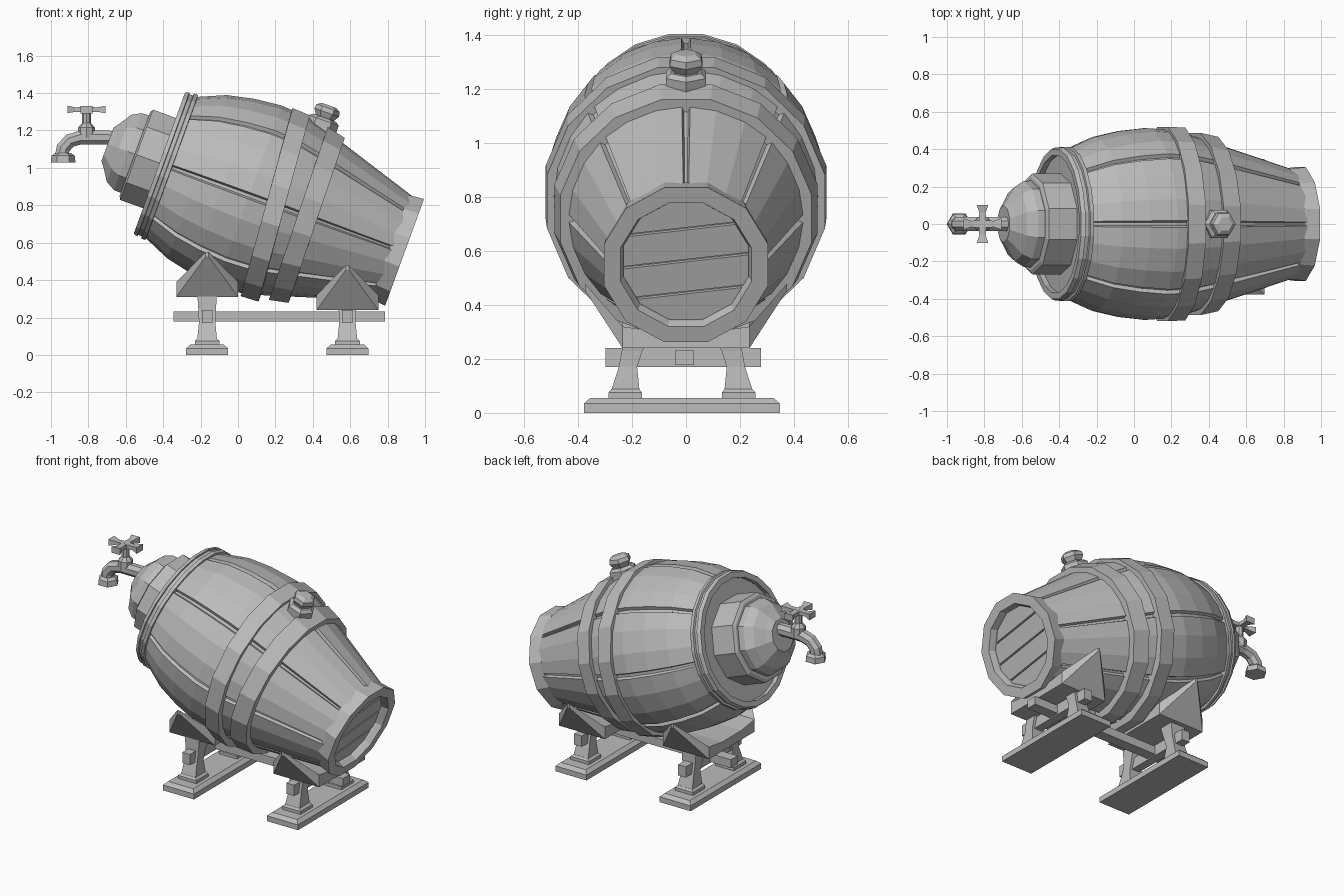
import bpy, bmesh, math
from mathutils import Matrix, Vector

cube = bpy.data.objects.get("Cube")
if cube:
    bpy.data.objects.remove(cube, do_unlink=True)

grey = bpy.data.materials.new("plain grey")
grey.use_nodes = True
grey.diffuse_color = (0.5, 0.5, 0.5, 1)
grey.node_tree.nodes["Principled BSDF"].inputs["Base Color"].default_value = (0.5, 0.5, 0.5, 1)

# Barrel frame: local x runs along the tilted barrel axis, local z is radial
TILT = Matrix.Translation((0.2, 0, 0.8)) @ Matrix.Rotation(math.radians(20), 4, 'Y')
FLAT = Matrix.Identity(4)


def finish(name, bm, frame):
    bmesh.ops.recalc_face_normals(bm, faces=bm.faces)
    mesh = bpy.data.meshes.new(name)
    bm.to_mesh(mesh)
    bm.free()
    mesh.transform(frame)
    mesh.materials.append(grey)
    obj = bpy.data.objects.new(name, mesh)
    bpy.context.collection.objects.link(obj)
    return obj


def loft_bm(rings, loop=False):
    """Skin equal-length rings; cap the ends, or join last to first."""
    bm = bmesh.new()
    rows = [[bm.verts.new(p) for p in ring] for ring in rings]
    n = len(rows[0])
    pairs = list(zip(rows, rows[1:])) + ([(rows[-1], rows[0])] if loop else [])
    for a, b in pairs:
        for i in range(n):
            j = (i + 1) % n
            bm.faces.new((a[i], a[j], b[j], b[i]))
    if not loop:
        bm.faces.new(rows[0])
        bm.faces.new(rows[-1])
    return bm


def loft(name, rings, frame=FLAT, loop=False):
    return finish(name, loft_bm(rings, loop), frame)


def axis_rings(profile, sides, lean=0):
    """Rings round the x axis from (position, radius) pairs."""
    turns = [math.tau * (i + 0.5) / sides for i in range(sides)]
    return [[(s - lean * math.cos(t), r * math.sin(t), r * math.cos(t)) for t in turns]
            for s, r in profile]


def upright(name, profile, sides, x, frame=FLAT):
    """Turned part standing on the z axis from (height, radius) pairs."""
    rings = [[(x + r * math.cos(math.tau * i / sides), r * math.sin(math.tau * i / sides), z)
              for i in range(sides)] for z, r in profile]
    return loft(name, rings, frame)


def rect(x, y, z, hx, hy):
    return [(x - hx, y - hy, z), (x + hx, y - hy, z), (x + hx, y + hy, z), (x - hx, y + hy, z)]


def box(name, x, y, z0, z1, hx, hy):
    return loft(name, [rect(x, y, z0, hx, hy), rect(x, y, z1, hx, hy)])


# Barrel body: eight staves with a groove between neighbours
STAVES = 8
section = []
for k in range(STAVES):
    for degrees, drop in ((-1.0, 0.02), (1.0, 0.02), (2.0, 0), (15, 0), (30, 0), (43, 0)):
        section.append((math.radians(k * 360 / STAVES + degrees), drop))
body = [(-0.63, 0.385), (-0.446, 0.465), (-0.3, 0.497), (-0.15, 0.513), (0, 0.503),
        (0.13, 0.467), (0.24, 0.432), (0.67, 0.297)]
loft("barrel_staves", [[(s, (r - d) * math.sin(t), (r - d) * math.cos(t)) for t, d in section]
                       for s, r in body], TILT)

# Hoops around the belly and rims at both ends
loft("belly_hoop", axis_rings([(-0.05, 0.47), (-0.05, 0.53), (0.05, 0.525), (0.05, 0.47)], 16, 0.042),
     TILT, True)
loft("lower_hoop", axis_rings([(0.13, 0.42), (0.13, 0.497), (0.235, 0.475), (0.235, 0.4)], 16, 0.01),
     TILT, True)
loft("upper_rim", axis_rings([(-0.66, 0.37), (-0.66, 0.405), (-0.638, 0.415), (-0.635, 0.405),
                              (-0.615, 0.405), (-0.612, 0.418), (-0.59, 0.418), (-0.585, 0.37)], 20),
     TILT, True)
loft("lower_rim", axis_rings([(0.65, 0.24), (0.65, 0.305), (0.735, 0.315), (0.735, 0.252), (0.7, 0.24)], 12),
     TILT, True)

# Recessed planks in the lower end
for k in range(4):
    bm = loft_bm(axis_rings([(0.66, 0.25), (0.69, 0.25)], 12))
    slope = Vector((0, -0.12, 1)).normalized()
    for offset, normal in ((-0.25 + k * 0.125 + 0.005, -slope), (-0.25 + (k + 1) * 0.125 - 0.005, slope)):
        cut = bmesh.ops.bisect_plane(bm, geom=bm.verts[:] + bm.edges[:] + bm.faces[:],
                                     plane_co=slope * offset, plane_no=normal, clear_outer=True)
        edges = [e for e in cut["geom_cut"] if isinstance(e, bmesh.types.BMEdge)]
        if edges:
            bmesh.ops.holes_fill(bm, edges=edges)
    finish("end_plank", bm, TILT)

# Stepped boss on the upper end
loft("boss_base", axis_rings([(-0.61, 0.27), (-0.79, 0.27), (-0.8, 0.25)], 10), TILT)
loft("boss_cap", axis_rings([(-0.79, 0.232), (-0.84, 0.23), (-0.89, 0.2), (-0.93, 0.135), (-0.955, 0.1)], 10),
     TILT)

# Bung between the hoops
upright("bung_base", [(0.44, 0.085), (0.515, 0.085), (0.53, 0.065)], 6, 0.088, TILT)
upright("bung_knob", [(0.52, 0.045), (0.56, 0.07), (0.585, 0.065), (0.6, 0.04)], 6, 0.088, TILT)

# Tap spout swept along a bent path
path = [Vector(p) for p in ((-0.64, 1.155), (-0.7, 1.163), (-0.84, 1.163), (-0.9, 1.145),
                            (-0.935, 1.105), (-0.94, 1.07))]
rings = []
for i, p in enumerate(path):
    d = (path[min(i + 1, len(path) - 1)] - path[max(i - 1, 0)]).normalized()
    ring = []
    for k in range(8):
        t = math.tau * (k + 0.5) / 8
        a, b = 0.04 * math.cos(t), 0.04 * math.sin(t)
        ring.append((p.x - d.y * a, b, p.y + d.x * a))
    rings.append(ring)
loft("tap_spout", rings)
upright("tap_nozzle", [(1.03, 0.066), (1.065, 0.062), (1.08, 0.042)], 6, -0.935)
upright("tap_stem", [(1.16, 0.045), (1.215, 0.045), (1.24, 0.024), (1.31, 0.024)], 8, -0.81)

# Cross-shaped tap handle with flared arms
for k in range(4):
    frame = Matrix.Translation((-0.81, 0, 1.312)) @ Matrix.Rotation(k * math.pi / 2, 4, 'Z')
    loft("handle_arm", [[(x, -w, -h), (x, w, -h), (x, w, h), (x, -w, h)]
                        for x, w, h in ((-0.01, 0.02, 0.013), (0.06, 0.017, 0.012), (0.102, 0.031, 0.02))], frame)

# Two trestles: foot, legs, cross beam and saddle
SHIFT = -0.015
for x, floor, tip in ((-0.165, 0.31, 0.55), (0.585, 0.24, 0.48)):
    loft("foot", [rect(x, SHIFT, z, hx, hy) for z, hx, hy in
                  ((0, 0.112, 0.363), (0.035, 0.112, 0.363), (0.055, 0.09, 0.34))])
    for side in (-1, 1):
        loft("leg_pad", [rect(x, SHIFT + side * 0.21, z, hx, hy) for z, hx, hy in
                         ((0.05, 0.066, 0.062), (0.075, 0.066, 0.062), (0.088, 0.052, 0.052))])
        loft("leg", [rect(x, SHIFT + side * y, z, hx, hy) for z, y, hx, hy in
                     ((0.08, 0.21, 0.053, 0.053), (0.17, 0.2, 0.044, 0.034), (0.23, 0.185, 0.046, 0.038),
                      (floor + 0.05, 0.165, 0.055, 0.055))])
    box("cross_beam", x, SHIFT + 0.005, 0.17, 0.24, 0.028, 0.288)
    half = [(0.375, 0.008, tip - 0.025, tip), (0.235, 0.165, floor, floor + 0.08), (0.1, 0.165, floor, floor + 0.06)]
    spans = [(-y, *rest) for y, *rest in half] + [(y, *rest) for y, *rest in reversed(half)]
    loft("saddle", [[(x - w, y, lo), (x + w, y, lo), (x + w, y, hi), (x - w, y, hi)]
                    for y, w, lo, hi in spans])

# Long beam joining the trestles
box("long_beam", 0.22, -0.005, 0.178, 0.232, 0.565, 0.035)
